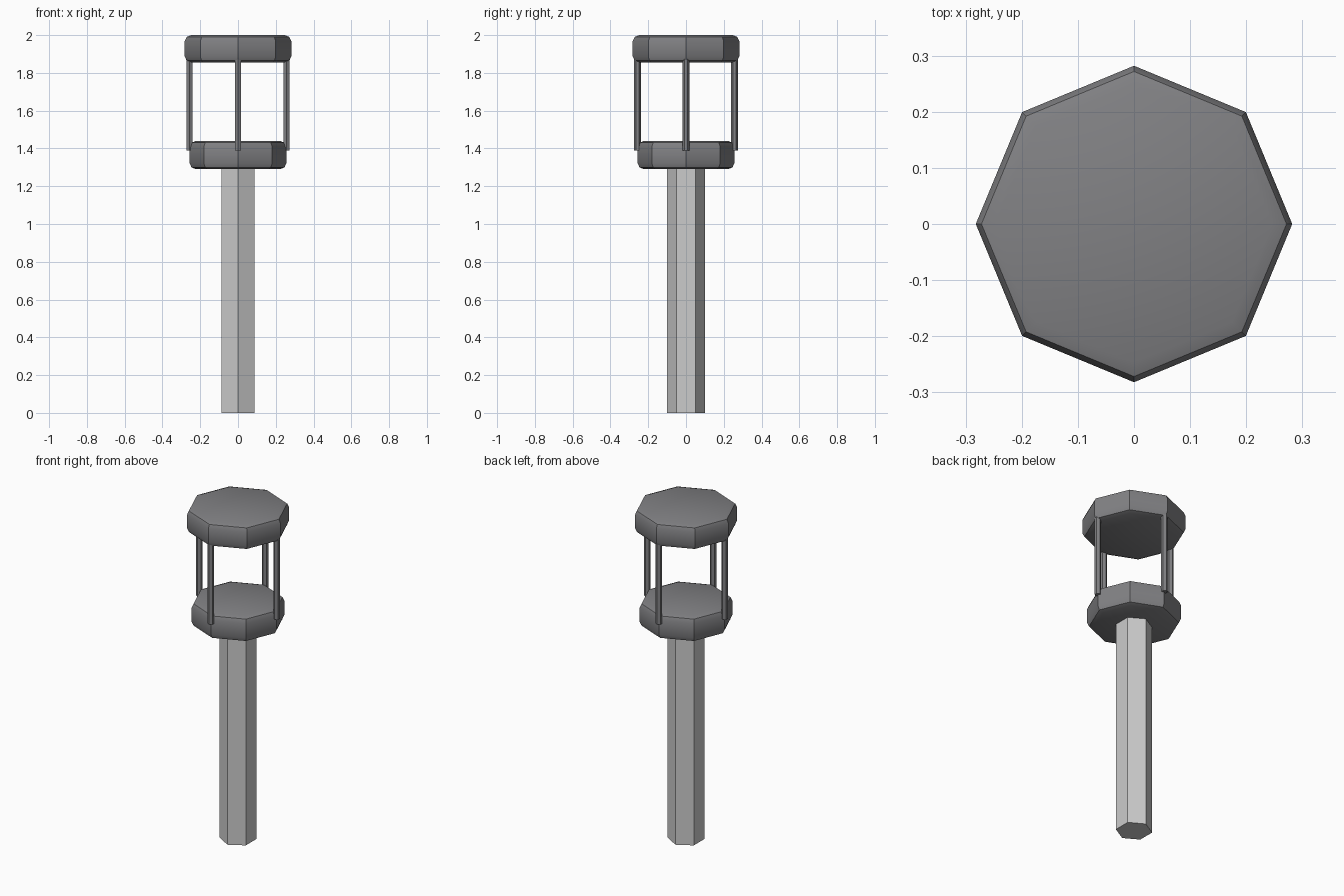
import bpy
from math import radians, cos, sin

if "Cube" in bpy.data.objects:
    bpy.data.objects.remove(bpy.data.objects["Cube"])

dark = bpy.data.materials.new("dark_metal")
dark.diffuse_color = (0.22, 0.22, 0.23, 1)
dark.use_nodes = True
dark.node_tree.nodes["Principled BSDF"].inputs["Base Color"].default_value = dark.diffuse_color


def prism(name, sides, radius, z0, z1, x=0, y=0, turn=0):
    """Upright prism with a corner at the given angle (degrees)."""
    ring = [(x + radius * cos(radians(turn + 360 * i / sides)),
             y + radius * sin(radians(turn + 360 * i / sides))) for i in range(sides)]
    verts = [(px, py, z0) for px, py in ring] + [(px, py, z1) for px, py in ring]
    faces = [list(range(sides))[::-1], list(range(sides, 2 * sides))]
    faces += [[i, (i + 1) % sides, sides + (i + 1) % sides, sides + i] for i in range(sides)]
    mesh = bpy.data.meshes.new(name)
    mesh.from_pydata(verts, [], faces)
    obj = bpy.data.objects.new(name, mesh)
    bpy.context.collection.objects.link(obj)
    return obj


def disc(name, radius, z0, z1):
    """Octagonal slab with rounded top and bottom rims."""
    obj = prism(name, 8, radius, z0, z1)
    weights = obj.data.attributes.new("bevel_weight_edge", 'FLOAT', 'EDGE')
    for edge in obj.data.edges:
        a, b = (obj.data.vertices[v].co.z for v in edge.vertices)
        weights.data[edge.index].value = 1.0 if abs(a - b) < 1e-4 else 0.0
    bevel = obj.modifiers.new("rim", 'BEVEL')
    bevel.limit_method = 'WEIGHT'
    bevel.width = 0.032
    bevel.segments = 2
    obj.data.materials.append(dark)
    bpy.ops.object.select_all(action='DESELECT')
    bpy.context.view_layer.objects.active = obj
    obj.select_set(True)
    bpy.ops.object.modifier_apply(modifier="rim")
    bpy.ops.object.shade_smooth_by_angle(angle=radians(30))
    return obj


# Hexagonal handle post
prism("post", 6, 0.10, 0, 1.31, turn=90)

# Lower and upper plates of the cage
disc("lower_plate", 0.256, 1.29, 1.44)
disc("upper_plate", 0.282, 1.855, 2.0)

# Four thin bars at the plate corners
for i, side in enumerate(("right", "back", "left", "front")):
    a = radians(90 * i)
    bar = prism(side + "_bar", 6, 0.018, 1.39, 1.89,
                0.257 * cos(a), 0.257 * sin(a), turn=90)
    bar.data.materials.append(dark)
